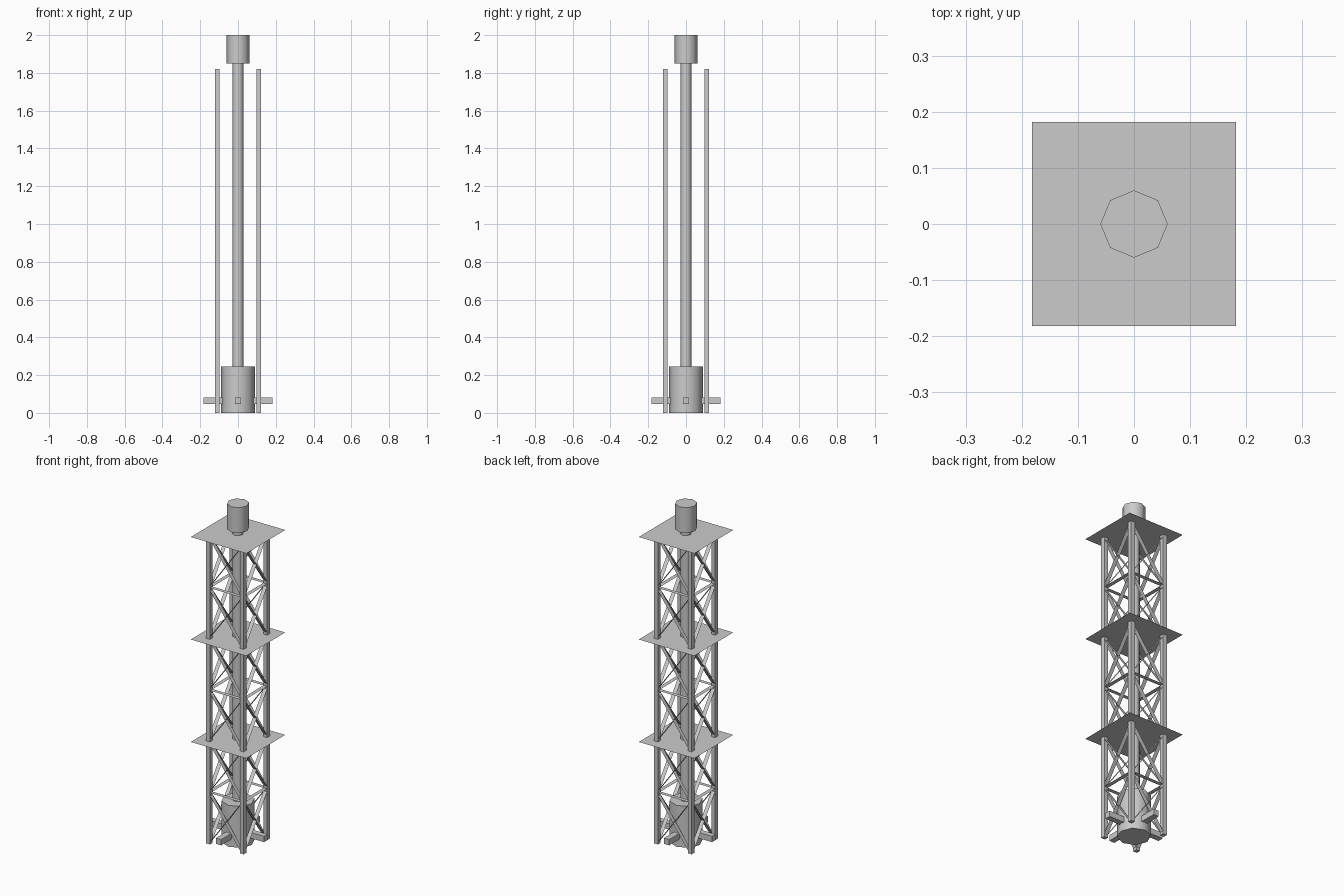
import bpy, bmesh, math
from mathutils import Vector, Matrix

if "Cube" in bpy.data.objects:
    bpy.data.objects.remove(bpy.data.objects["Cube"])

LEG, W, TOP = 0.11, 0.025, 1.82
SEC = TOP / 3


def make(name, bm, smooth=False):
    me = bpy.data.meshes.new(name)
    bm.to_mesh(me)
    bm.free()
    ob = bpy.data.objects.new(name, me)
    bpy.context.collection.objects.link(ob)
    if smooth:
        bpy.context.view_layer.objects.active = ob
        ob.select_set(True)
        bpy.ops.object.shade_smooth_by_angle(angle=math.radians(50))
        ob.select_set(False)
    return ob


def tube(name, r, z0, z1, sides=8):
    bm = bmesh.new()
    bmesh.ops.create_cone(bm, cap_ends=True, segments=sides, radius1=r, radius2=r,
                          depth=z1 - z0, matrix=Matrix.Translation((0, 0, (z0 + z1) / 2)))
    return make(name, bm, True)


def box(name, centre, size):
    bm = bmesh.new()
    bmesh.ops.create_cube(bm, size=1, matrix=Matrix.Translation(centre)
                          @ Matrix.Diagonal((*size, 1)))
    return make(name, bm)


# central pipe, base drum and top cap
tube("central_pipe", 0.029, 0.2, 1.86)
tube("base_drum", 0.09, 0, 0.245)
tube("top_cap", 0.06, 1.85, 2.0)

# square radial nozzles at the base
for s in (-1, 1):
    box("base_nozzle_x", (s * 0.13, 0, 0.065), (0.104, 0.034, 0.034))
    box("base_nozzle_y", (0, s * 0.13, 0.065), (0.034, 0.104, 0.034))

# square corner legs
for sx in (-1, 1):
    for sy in (-1, 1):
        box("corner_leg", (sx * LEG, sy * LEG, TOP / 2), (W, W, TOP))

# thin square platforms
for i in range(1, 4):
    bm = bmesh.new()
    bmesh.ops.create_grid(bm, x_segments=1, y_segments=1, size=0.182,
                          matrix=Matrix.Translation((0, 0, SEC * i)))
    make(f"platform_{i}", bm)

# flat brace strips: two stacked crosses and a middle bar per bay on every side
bm = bmesh.new()
for side in range(4):
    rot = Matrix.Rotation(side * math.pi / 2, 3, 'Z')
    for i in range(3):
        z0, zm, z1 = SEC * i, SEC * (i + 0.5), SEC * (i + 1)
        for za, zb in ((z0, zm), (zm, z0), (zm, z1), (z1, zm), (zm, zm)):
            pts = [(-LEG, -LEG - 0.012, za), (LEG, -LEG - 0.012, zb),
                   (LEG, -LEG + 0.012, zb), (-LEG, -LEG + 0.012, za)]
            bm.faces.new([bm.verts.new(rot @ Vector(p)) for p in pts])
make("brace_strips", bm)
